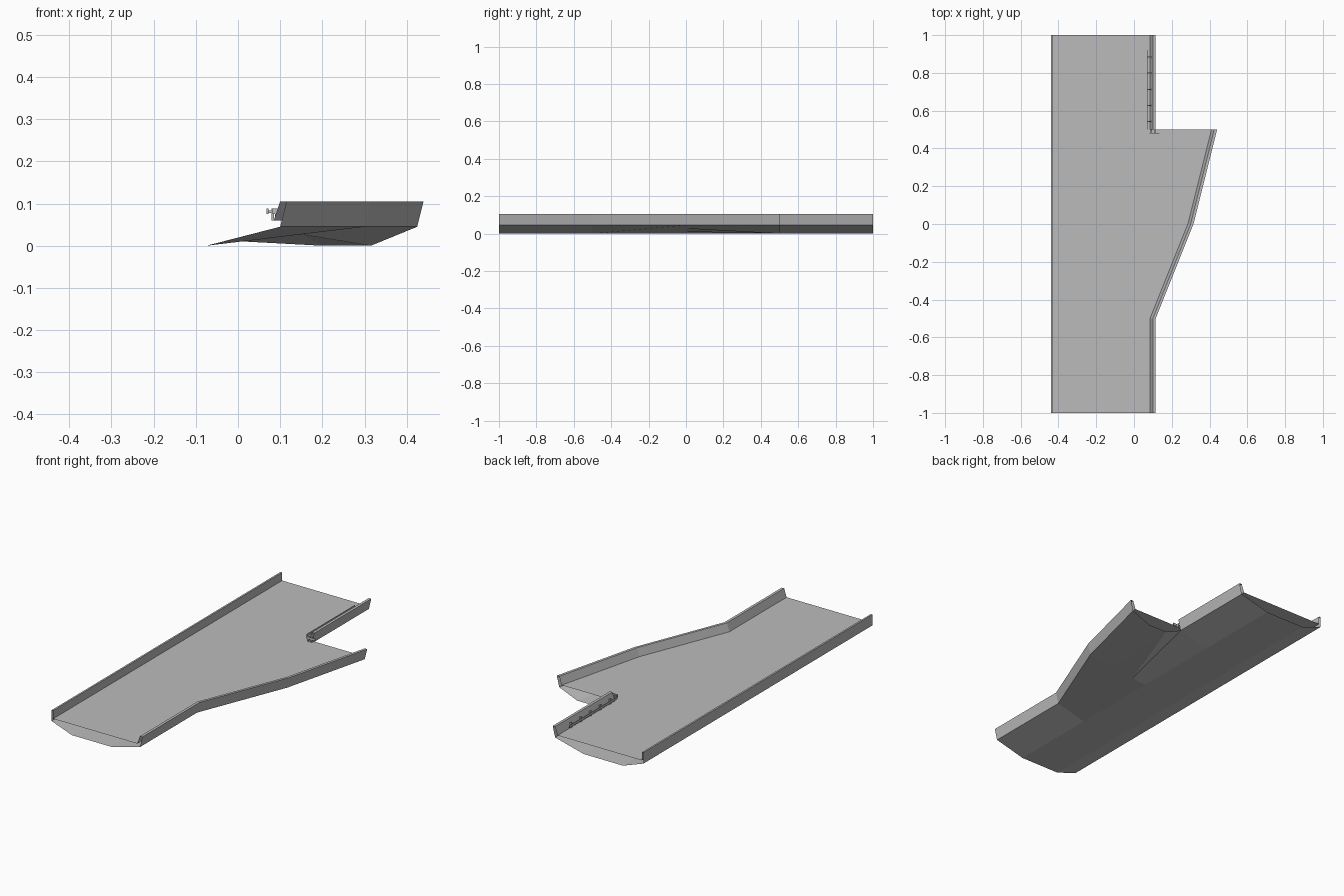
import bpy, bmesh
from mathutils import Vector

if "Cube" in bpy.data.objects:
    bpy.data.objects.remove(bpy.data.objects["Cube"])


def material(name, value):
    m = bpy.data.materials.new(name)
    m.use_nodes = True
    col = (value, value, value, 1)
    m.diffuse_color = col
    m.node_tree.nodes["Principled BSDF"].inputs["Base Color"].default_value = col
    return m


concrete = material("concrete grey", 0.5)

ROAD, LEDGE, TOP = 0.06, 0.045, 0.105   # heights of deck, hull rim, barrier top
LEFT, EDGE = -0.44, 0.115               # outer edges of the main road
BED_L, BED_R = -0.315, -0.075           # flat bottom of the hull
SPLIT = 0.5                             # where the branch leaves the main road
BRANCH = [(-1, EDGE), (-SPLIT, EDGE), (0, 0.315), (SPLIT, 0.44)]
MAIN = [(SPLIT, EDGE), (1, EDGE)]


def finish(name, bm):
    me = bpy.data.meshes.new(name)
    bm.to_mesh(me)
    bm.free()
    me.materials.append(concrete)
    ob = bpy.data.objects.new(name, me)
    bpy.context.collection.objects.link(ob)
    return ob


def patches(name, polys, up=None):
    """Open surface from polygons, turned up or down when asked."""
    bm = bmesh.new()
    for p in polys:
        f = bm.faces.new([bm.verts.new(v) for v in p])
        f.normal_update()
        if up is not None and (f.normal.z > 0) != up:
            f.normal_flip()
    bmesh.ops.remove_doubles(bm, verts=bm.verts, dist=0.0005)
    return finish(name, bm)


def loft(sections):
    """Quads between neighbouring cross-sections."""
    return [(a[i], b[i], b[i + 1], a[i + 1])
            for a, b in zip(sections, sections[1:]) for i in range(len(a) - 1)]


def boxes(name, items):
    bm = bmesh.new()
    for lo, hi in items:
        lo, hi = Vector(lo), Vector(hi)
        vs = bmesh.ops.create_cube(bm, size=1)["verts"]
        for v in vs:
            v.co = (lo + hi) / 2 + v.co * (hi - lo)
    return finish(name, bm)


# Road deck
deck = [[(LEFT + 0.01, y, ROAD), (e - 0.03, y, ROAD)] for y, e in BRANCH]
deck_end = [[(LEFT + 0.01, y, ROAD), (e - 0.03, y, ROAD)] for y, e in MAIN]
patches("road_deck", loft(deck) + loft(deck_end), up=True)


# Barriers, open at the ends, right ones leaning outward
def leaning(path):
    return loft([[(e - 0.03, y, ROAD), (e - 0.015, y, TOP), (e, y, TOP),
                  (e - 0.015, y, LEDGE)] for y, e in path])


patches("right_branch_barrier", leaning(BRANCH))
patches("right_main_barrier", leaning(MAIN))
patches("left_barrier", loft([[(LEFT, y, LEDGE), (LEFT, y, TOP), (LEFT + 0.01, y, TOP),
                               (LEFT + 0.01, y, ROAD)] for y in (-1, 1)]))

# Main hull: left slope and flat bed, then the right slope that widens
rim = EDGE - 0.015
left_hull = loft([[(LEFT, y, LEDGE), (BED_L, y, 0), (BED_R, y, 0)] for y in (-1, 1)])
slope = loft([[(BED_R, y, 0), (e - 0.015, y, LEDGE)] for y, e in BRANCH[:3]])
slope += loft([[(BED_R, y, 0), (rim, y, LEDGE)] for y, e in MAIN])
root_in, root_out = (0.01, 0, 0.0102), (0.15, 0, 0.027)
tip = (rim, SPLIT, LEDGE)
slope.append(((BED_R, 0, 0), root_in, tip, (BED_R, SPLIT, 0)))
patches("main_hull", left_hull + slope, up=False)

# Branch hull growing out of the slope
bed_in, bed_out = (0.2, SPLIT, 0), (0.315, SPLIT, 0)
patches("branch_hull", [
    (root_in, bed_in, tip),
    (root_in, root_out, bed_in),
    (root_out, bed_out, bed_in),
    (root_out, (0.3, 0, LEDGE), (0.425, SPLIT, LEDGE), bed_out),
], up=False)

# Guard rail along the inside of the main barrier, on small brackets
rail = [((0.068, SPLIT, 0.075), (0.072, 0.92, 0.088))]
for i in range(5):
    y = 0.54 + i * 0.085
    rail.append(((0.07, y, 0.078), (0.097, y + 0.006, 0.084)))
    rail.append(((0.08, y, ROAD), (0.085, y + 0.006, 0.088)))
boxes("guard_rail", rail)

# Short rail across the nose of the barrier
nose = [((0.082, 0.478, 0.075), (0.135, 0.482, 0.088))]
for x in (0.088, 0.108):
    nose.append(((x, 0.48, ROAD), (x + 0.006, 0.498, 0.085)))
boxes("nose_rail", nose)
